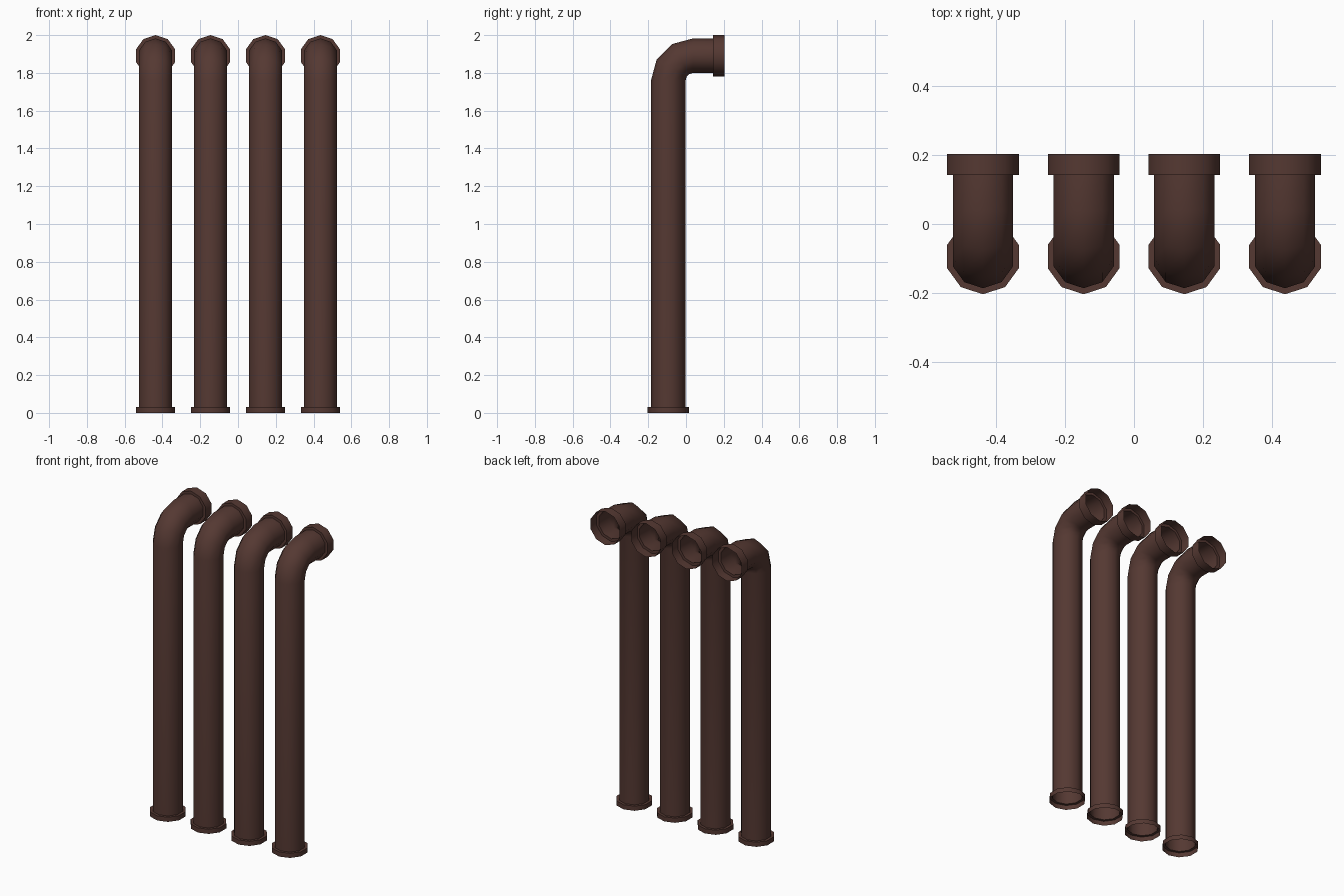
import bpy, bmesh, math

if "Cube" in bpy.data.objects:
    bpy.data.objects.remove(bpy.data.objects["Cube"])

SIDES = 10
PIPE_R, COLLAR_R = 0.0915, 0.109
Y0 = -0.094            # axis of the upright pipe
Z1 = 1.891             # axis of the horizontal outlet
BEND = 0.132           # centreline radius of the elbow
HALF_Y = 0.203

brown = bpy.data.materials.new("dark_brown")
brown.diffuse_color = (0.09, 0.04, 0.032, 1)
brown.use_nodes = True
brown.node_tree.nodes["Principled BSDF"].inputs["Base Color"].default_value = brown.diffuse_color


def sweep(name, x, rings):
    """Open shell through rings of (y, z, turn angle, radius)."""
    bm = bmesh.new()
    loops = []
    for y, z, t, r in rings:
        loop = []
        for i in range(SIDES):
            a = 2 * math.pi * i / SIDES
            n = r * math.cos(a)
            loop.append(bm.verts.new((x + r * math.sin(a),
                                      y - n * math.cos(t),
                                      z + n * math.sin(t))))
        loops.append(loop)
    for lo, hi in zip(loops, loops[1:]):
        for i in range(SIDES):
            j = (i + 1) % SIDES
            bm.faces.new((lo[i], lo[j], hi[j], hi[i]))
    me = bpy.data.meshes.new(name)
    bm.to_mesh(me)
    bm.free()
    me.materials.append(brown)
    ob = bpy.data.objects.new(name, me)
    bpy.context.collection.objects.link(ob)
    bpy.ops.object.select_all(action='DESELECT')
    ob.select_set(True)
    bpy.context.view_layer.objects.active = ob
    bpy.ops.object.shade_smooth_by_angle(angle=math.radians(40))


Q = math.pi / 2
# pipe: straight riser, three-segment elbow, short outlet
path = [(Y0, 0.03, 0, PIPE_R)]
for k in range(4):
    t = Q * k / 3
    path.append((Y0 + BEND - BEND * math.cos(t),
                 Z1 - BEND + BEND * math.sin(t), t, PIPE_R))
path.append((0.142, Z1, Q, PIPE_R))

# collars: open sockets stepping out from the pipe
foot = [(Y0, 0, 0, COLLAR_R), (Y0, 0.03, 0, COLLAR_R), (Y0, 0.03, 0, PIPE_R)]
mouth = [(0.142, Z1, Q, PIPE_R), (0.142, Z1, Q, COLLAR_R), (HALF_Y, Z1, Q, COLLAR_R)]

for k in range(4):
    x = (k - 1.5) * 0.291
    sweep(f"pipe_{k + 1}", x, path)
    sweep(f"foot_collar_{k + 1}", x, foot)
    sweep(f"outlet_collar_{k + 1}", x, mouth)
